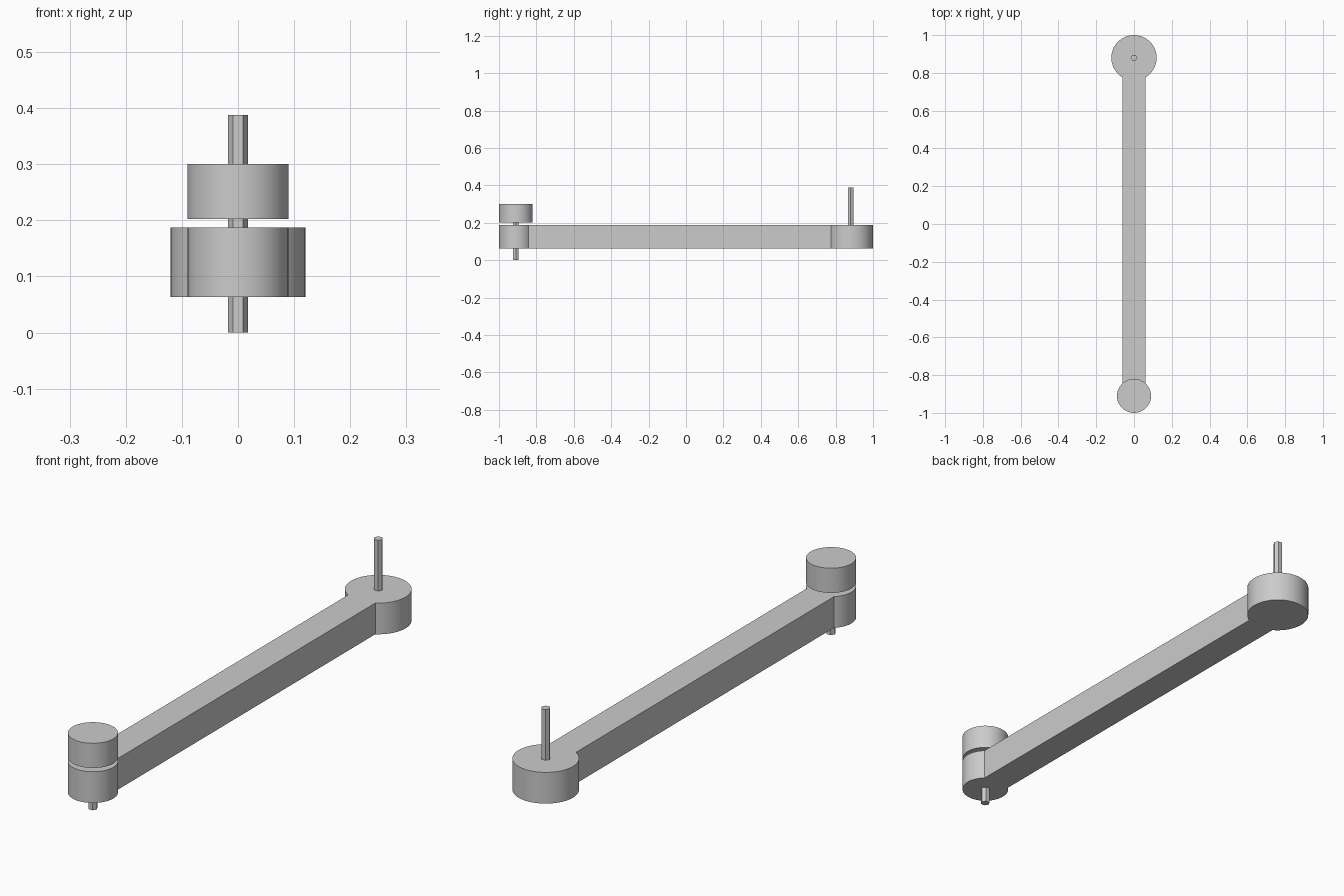
import bpy, bmesh
from math import asin, cos, sin, pi, radians

cube = bpy.data.objects.get("Cube")
if cube:
    bpy.data.objects.remove(cube, do_unlink=True)

grey = bpy.data.materials.new("plain grey")
grey.use_nodes = True
colour = (0.6, 0.6, 0.6, 1)
grey.diffuse_color = colour
grey.node_tree.nodes["Principled BSDF"].inputs["Base Color"].default_value = colour


def arc(cy, radius, start, end, steps):
    """Points on an arc centred on (0, cy), both ends included."""
    return [(radius * cos(start + (end - start) * i / steps),
             cy + radius * sin(start + (end - start) * i / steps))
            for i in range(steps + 1)]


def extrude_outline(name, points, z0, z1, smooth=True):
    """Closed prism over a counter-clockwise outline."""
    bm = bmesh.new()
    base = bm.faces.new([bm.verts.new((x, y, z0)) for x, y in points])
    out = bmesh.ops.extrude_face_region(bm, geom=[base], use_keep_orig=True)
    top = [v for v in out["geom"] if isinstance(v, bmesh.types.BMVert)]
    bmesh.ops.translate(bm, verts=top, vec=(0, 0, z1 - z0))
    bmesh.ops.recalc_face_normals(bm, faces=bm.faces)
    mesh = bpy.data.meshes.new(name)
    bm.to_mesh(mesh)
    bm.free()
    mesh.materials.append(grey)
    obj = bpy.data.objects.new(name, mesh)
    bpy.context.collection.objects.link(obj)
    if smooth:
        bpy.ops.object.select_all(action="DESELECT")
        obj.select_set(True)
        bpy.context.view_layer.objects.active = obj
        bpy.ops.object.shade_smooth_by_angle(angle=radians(30))
    return obj


def cylinder(name, cy, radius, z0, z1, sides, smooth=True):
    points = arc(cy, radius, 0, 2 * pi, sides)[:-1]
    return extrude_outline(name, points, z0, z1, smooth)


FRONT_Y, FRONT_R = -0.91, 0.09
REAR_Y, REAR_R = 0.88, 0.12
HALF_WIDTH, BOTTOM, TOP = 0.06, 0.063, 0.187

# Arm: straight bar with a round hub at each end, as one outline
f = asin(HALF_WIDTH / FRONT_R)
r = asin(HALF_WIDTH / REAR_R)
outline = (arc(REAR_Y, REAR_R, r - pi / 2, 3 * pi / 2 - r, 56)
           + arc(FRONT_Y, FRONT_R, pi / 2 + f, 5 * pi / 2 - f, 48))
extrude_outline("crank_arm", outline, BOTTOM, TOP)

# Round knob floating above the front hub
cylinder("front_knob", FRONT_Y, FRONT_R, 0.202, 0.30, 64)

# Six-sided pins
cylinder("front_pin", FRONT_Y, 0.0175, 0, 0.21, 6, smooth=False)
cylinder("rear_pin", REAR_Y, 0.0175, 0.18, 0.388, 6, smooth=False)
